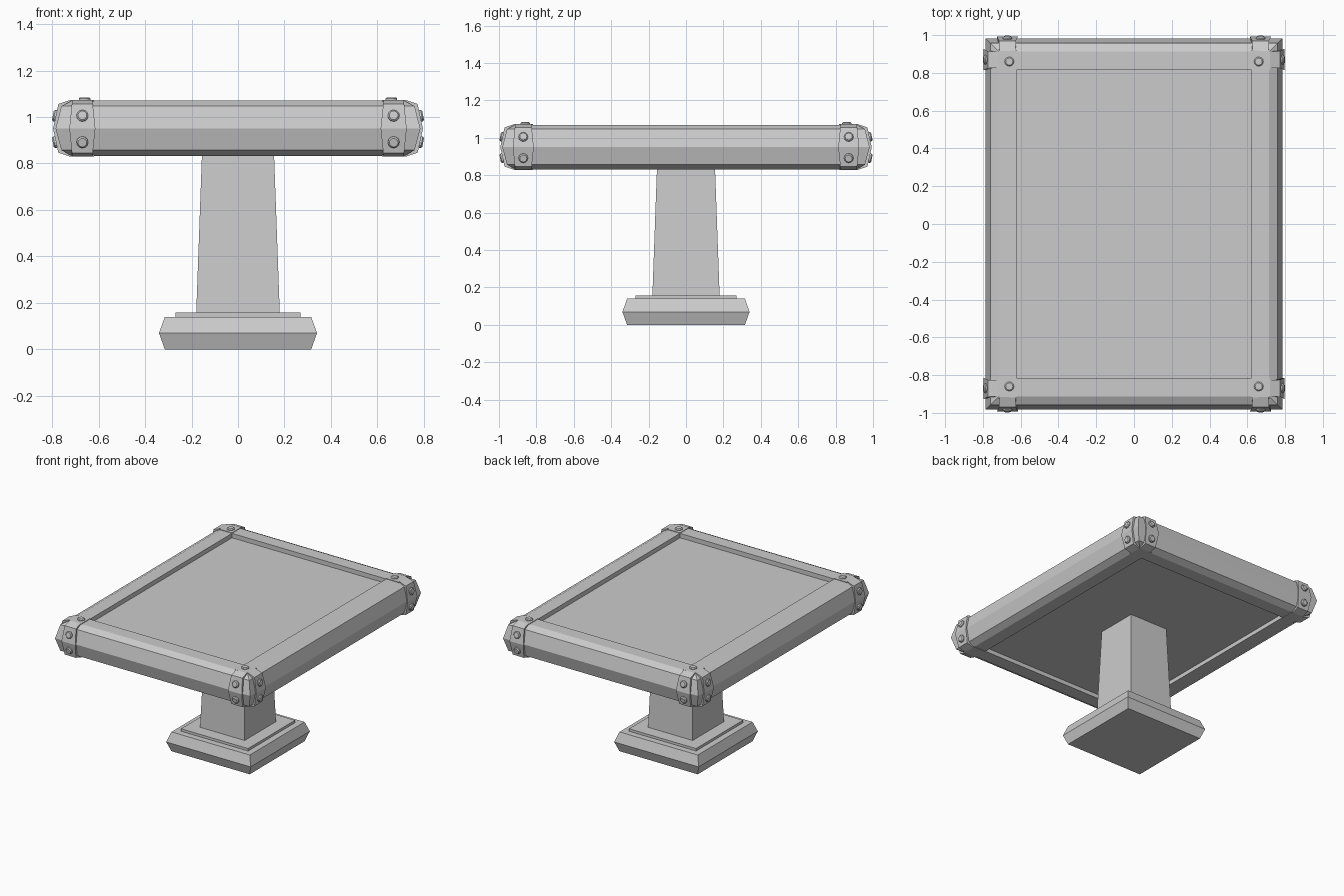
import bpy, bmesh, math
from mathutils import Vector

if "Cube" in bpy.data.objects:
    bpy.data.objects.remove(bpy.data.objects["Cube"])

HX, HY = 0.785, 0.982      # outer half sizes of the table frame


def finish(name, bm, mirror=False):
    bmesh.ops.recalc_face_normals(bm, faces=bm.faces)
    me = bpy.data.meshes.new(name)
    bm.to_mesh(me)
    bm.free()
    ob = bpy.data.objects.new(name, me)
    bpy.context.collection.objects.link(ob)
    if mirror:
        m = ob.modifiers.new("Mirror", 'MIRROR')
        m.use_axis = (True, True, False)
    return ob


def loft(bm, rings, closed=False):
    """Skin a list of vertex-coordinate rings; cap the ends unless closed."""
    vs = [[bm.verts.new(p) for p in r] for r in rings]
    n = len(vs[0])
    pairs = list(zip(vs, vs[1:])) + ([(vs[-1], vs[0])] if closed else [])
    for a, b in pairs:
        for i in range(n):
            j = (i + 1) % n
            bm.faces.new((a[i], a[j], b[j], b[i]))
    if not closed:
        bm.faces.new(vs[0])
        bm.faces.new(vs[-1])


def rect(hx, hy, z):
    return [(-hx, -hy, z), (hx, -hy, z), (hx, hy, z), (-hx, hy, z)]


def stack(name, levels):
    bm = bmesh.new()
    loft(bm, [rect(hx, hy, z) for hx, hy, z in levels])
    return finish(name, bm)


# Pedestal: chamfered foot, thin plinth, tapered column
stack("base_foot", [(0.315, 0.315, 0), (0.34, 0.34, 0.07), (0.315, 0.315, 0.14)])
stack("base_plinth", [(0.27, 0.27, 0.13), (0.27, 0.27, 0.158)])
stack("column", [(0.18, 0.18, 0.15), (0.154, 0.154, 0.87)])

# Table panel, recessed inside the frame on both faces
stack("table_panel", [(HX - 0.15, HY - 0.15, 0.862), (HX - 0.15, HY - 0.15, 1.038)])

# Frame: mitred beams with a faceted outer profile (inset, height)
profile = [(0.165, 1.07), (0.07, 1.07), (0.025, 1.047), (0, 0.95),
           (0.025, 0.857), (0.07, 0.832), (0.165, 0.832)]
bm = bmesh.new()
loft(bm, [rect(HX - d, HY - d, z) for d, z in profile], closed=True)
finish("table_frame", bm)

# Corner straps: (outward offset from frame edge, height, half width)
strap = [(-0.165, 1.074, 0.05), (-0.065, 1.074, 0.043), (-0.012, 1.056, 0.045),
         (0.011, 0.95, 0.056), (-0.012, 0.846, 0.045), (-0.065, 0.829, 0.043),
         (-0.165, 0.829, 0.05)]
bm = bmesh.new()
for axis, edge, centre in ((0, HX, HY - 0.112), (1, HY, HX - 0.115)):
    rings = []
    for side in (-1, 1):
        ring = []
        for d, z, w in strap:
            p = Vector((0, 0, z))
            p[axis] = edge + d
            p[1 - axis] = centre + side * w
            ring.append(p)
        rings.append(ring)
    loft(bm, rings)
bmesh.ops.triangulate(bm, faces=[f for f in bm.faces if len(f.verts) == 4])
finish("corner_straps", bm, mirror=True)

# Bolts: two on each strap face, one on top of each corner
bm = bmesh.new()


def bolt(pos, normal):
    n = Vector(normal).normalized()
    mat = n.to_track_quat('Z', 'Y').to_matrix().to_4x4()
    mat.translation = Vector(pos)
    for r1, r2, lo, hi in ((0.025, 0.025, -0.01, 0.006), (0.025, 0.019, 0.006, 0.012)):
        step = mat.copy()
        step.translation = Vector(pos) + n * (lo + hi) / 2
        bmesh.ops.create_cone(bm, cap_ends=True, segments=12, radius1=r1,
                              radius2=r2, depth=hi - lo, matrix=step)


bolt((0.66, 0.86, 1.073), (0, 0, 1))
for z, nz in ((1.005, 0.21), (0.892, -0.21)):
    bolt((HX, HY - 0.112, z), (1, 0, nz))
    bolt((HX - 0.115, HY, z), (0, 1, nz))
finish("bolts", bm, mirror=True)
